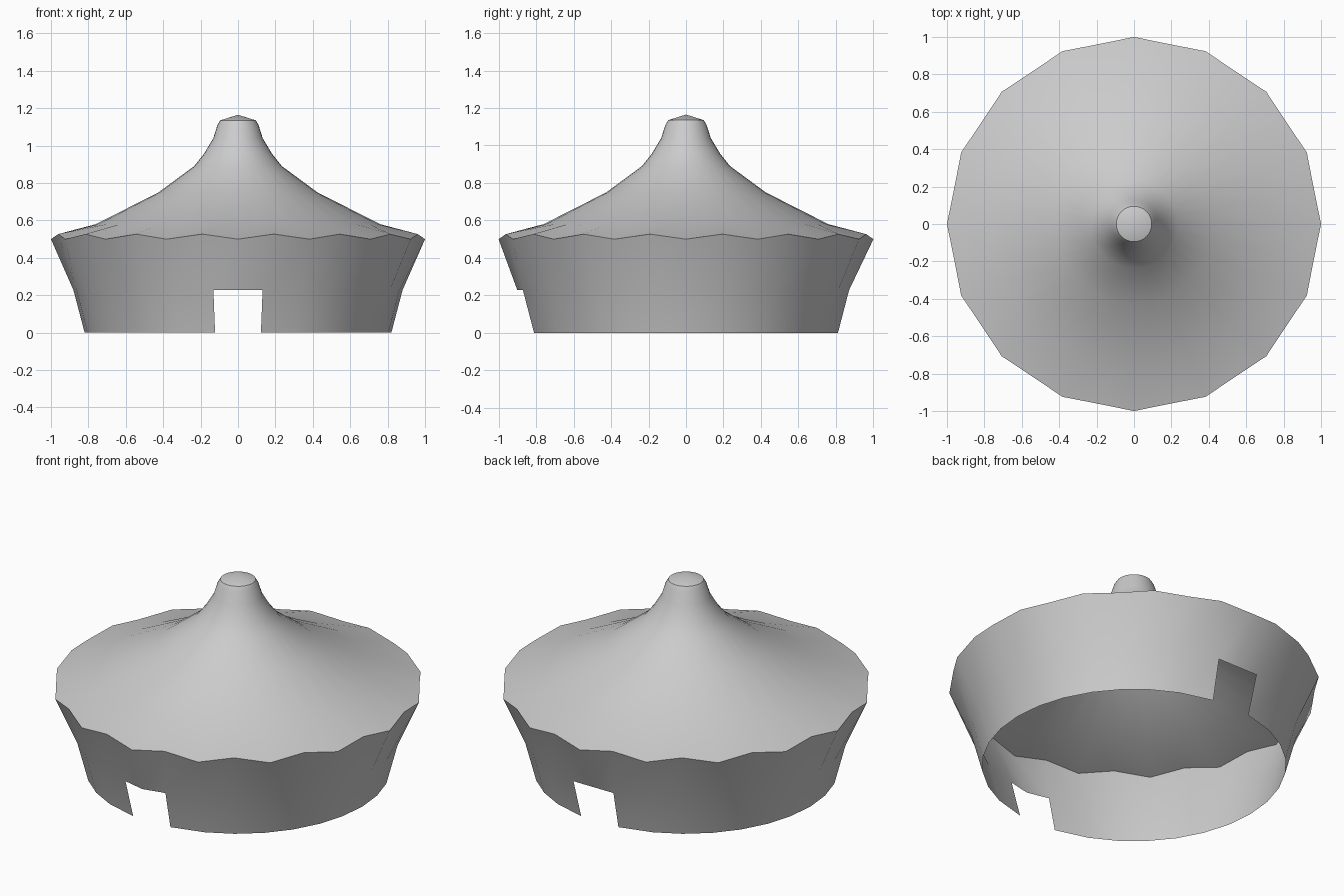
import bpy
import bmesh
from math import sin, cos, pi, radians

if "Cube" in bpy.data.objects:
    bpy.data.objects.remove(bpy.data.objects["Cube"])

SEG = 32            # 16 rim corners plus 16 scallop midpoints
DOOR = radians(8.6)  # half angle of each doorway
BACK, FRONT = 8, 24  # columns facing +y and -y


def ring(bm, r, z):
    return [bm.verts.new((r * cos(2 * pi * i / SEG), r * sin(2 * pi * i / SEG), z))
            for i in range(SEG)]


def rim(bm):
    # corners dip to z 0.5, midpoints rise and lie on the straight chord
    pts = []
    for i in range(SEG):
        a = 2 * pi * i / SEG
        r, z = (0.98, 0.527) if i % 2 else (1.0, 0.5)
        pts.append(bm.verts.new((r * cos(a), r * sin(a), z)))
    return pts


def bridge(bm, low, high, skip=()):
    for i in range(SEG):
        j = (i + 1) % SEG
        if i not in skip:
            bm.faces.new((low[i], low[j], high[j], high[i]))


def finish(bm, name, angle):
    for v in [v for v in bm.verts if not v.link_faces]:
        bm.verts.remove(v)
    mesh = bpy.data.meshes.new(name)
    bm.to_mesh(mesh)
    bm.free()
    ob = bpy.data.objects.new(name, mesh)
    bpy.context.collection.objects.link(ob)
    bpy.ops.object.select_all(action='DESELECT')
    ob.select_set(True)
    bpy.context.view_layer.objects.active = ob
    bpy.ops.object.shade_smooth_by_angle(angle=radians(angle))
    return ob


# Flared canvas roof
bm = bmesh.new()
prev = rim(bm)
for r, z in [(0.76, 0.58), (0.425, 0.75), (0.235, 0.89), (0.183, 0.955),
             (0.132, 1.04), (0.11, 1.11), (0.095, 1.135)]:
    cur = ring(bm, r, z)
    bridge(bm, prev, cur)
    prev = cur
finish(bm, "roof", 50)

# Shallow cone cap on the peak
bm = bmesh.new()
base = ring(bm, 0.095, 1.135)
tip = bm.verts.new((0, 0, 1.165))
for i in range(SEG):
    bm.faces.new((base[i], base[(i + 1) % SEG], tip))
finish(bm, "peak_cap", 40)

# Flaring wall with a doorway at the front and the back
bm = bmesh.new()
bottom, middle, top = ring(bm, 0.82, 0), ring(bm, 0.88, 0.228), rim(bm)
for c in (BACK, FRONT):
    for row, r in ((bottom, 0.82), (middle, 0.88)):
        for s in (-1, 1):
            a = 2 * pi * c / SEG + s * DOOR
            row[c + s].co.x, row[c + s].co.y = r * cos(a), r * sin(a)
middle[FRONT].co.y = -0.9
middle[BACK].co.y = 0.87
bridge(bm, bottom, middle, skip=(BACK - 1, BACK, FRONT - 1, FRONT))
bridge(bm, middle, top)
finish(bm, "wall", 40)
